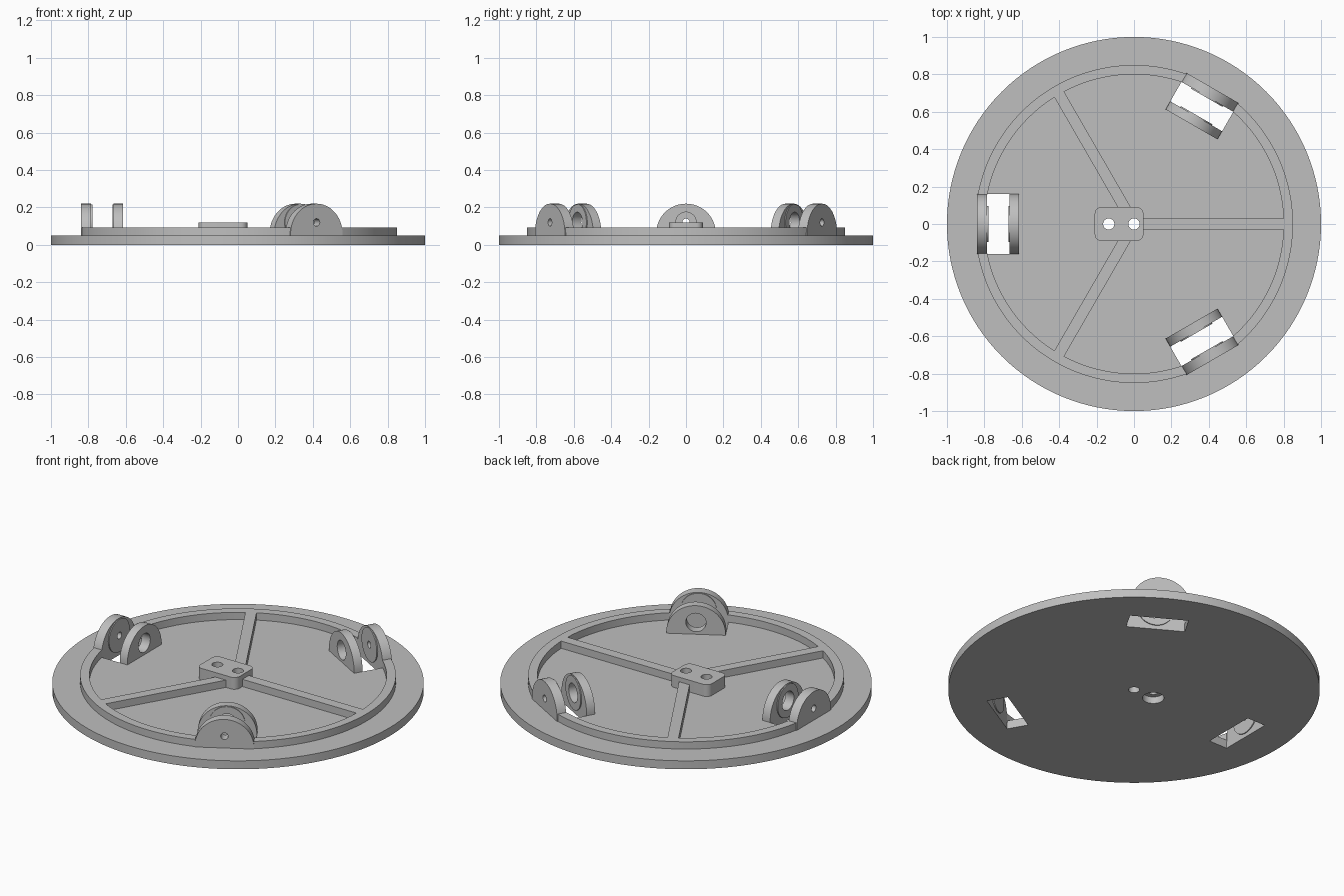
import bpy, bmesh
from math import sin, cos, pi, radians
from mathutils import Matrix

if "Cube" in bpy.data.objects:
    bpy.data.objects.remove(bpy.data.objects["Cube"])

grey = bpy.data.materials.new("light_grey")
grey.use_nodes = True
colour = (0.52, 0.52, 0.52, 1)
grey.diffuse_color = colour
grey.node_tree.nodes["Principled BSDF"].inputs["Base Color"].default_value = colour

# Maps a flat profile (u, v) extruded along w to (y, z) extruded along x
SIDEWAYS = Matrix(((0, 0, 1, 0), (1, 0, 0, 0), (0, 1, 0, 0), (0, 0, 0, 1)))
FLOOR, RIM_TOP, HUB_TOP = 0.05, 0.093, 0.12
SINK = 0.04          # raised parts start slightly inside the plate
AXLE_Z = 0.12


def arc(r, a0, a1, n, cx=0, cy=0):
    return [(cx + r * cos(a0 + (a1 - a0) * i / n), cy + r * sin(a0 + (a1 - a0) * i / n))
            for i in range(n + 1)]


def circle(r, n=48, cx=0, cy=0):
    return arc(r, 0, 2 * pi, n, cx, cy)[:-1]


def box(x0, x1, y):
    return [(x0, -y), (x1, -y), (x1, y), (x0, y)]


def prism(name, points, w0, w1, matrix=Matrix()):
    """Extrude a counter-clockwise outline from w0 to w1."""
    bm = bmesh.new()
    face = bm.faces.new([bm.verts.new((u, v, w0)) for u, v in points])
    ext = bmesh.ops.extrude_face_region(bm, geom=[face])
    top = [g for g in ext["geom"] if isinstance(g, bmesh.types.BMVert)]
    bmesh.ops.translate(bm, verts=top, vec=(0, 0, w1 - w0))
    bmesh.ops.recalc_face_normals(bm, faces=bm.faces)
    bm.transform(matrix)
    mesh = bpy.data.meshes.new(name)
    bm.to_mesh(mesh)
    bm.free()
    mesh.materials.append(grey)
    obj = bpy.data.objects.new(name, mesh)
    bpy.context.collection.objects.link(obj)
    return obj


def select(obj):
    bpy.ops.object.select_all(action="DESELECT")
    obj.select_set(True)
    bpy.context.view_layer.objects.active = obj


def combine(obj, others, operation="DIFFERENCE"):
    """Apply booleans, then discard the helper solids."""
    select(obj)
    for other in others:
        other.hide_render = True
        mod = obj.modifiers.new("boolean", "BOOLEAN")
        mod.operation, mod.solver, mod.object = operation, "EXACT", other
        bpy.ops.object.modifier_apply(modifier=mod.name)
        bpy.data.objects.remove(other)


def finish(obj):
    select(obj)
    bpy.ops.object.shade_smooth_by_angle(angle=radians(30))


def screw_holes():
    return [prism("hole_cutter", circle(0.03, 32, x), -0.1, 0.3) for x in (0, -0.135)]


wheel_turns = [Matrix.Rotation(radians(a), 4, "Z") for a in (180, 60, -60)]

# Round base plate with wheel slots, screw holes and a counterbore underneath
plate = prism("base_plate", circle(1, 128), 0, FLOOR)
slots = [prism("slot_cutter", box(0.665, 0.785, 0.16), -0.1, 0.2, t) for t in wheel_turns]
bore = prism("bore_cutter", circle(0.058, 48, -0.135), -0.1, 0.045)
combine(plate, slots + screw_holes() + [bore])
finish(plate)

# Raised rim, interrupted at the wheel brackets
rim = prism("raised_rim", circle(0.85, 128), SINK, RIM_TOP)
gaps = [prism("gap_cutter", box(0.7, 0.95, 0.158), -0.1, 0.2, t) for t in wheel_turns]
combine(rim, [prism("rim_cutter", circle(0.8, 128), -0.1, 0.3)] + gaps)
finish(rim)

# Three ribs from hub to rim
for i in range(3):
    turn = Matrix.Rotation(radians(120 * i), 4, "Z")
    finish(prism(f"rib_{i + 1}", box(0.045, 0.805, 0.03), SINK, RIM_TOP, turn))

# Rounded hub block with two screw holes
x0, x1, y, r = -0.21, 0.05, 0.09, 0.035
corners = ((x1 - r, y - r), (x0 + r, y - r), (x0 + r, r - y), (x1 - r, r - y))
outline = []
for i, (cx, cy) in enumerate(corners):
    outline += arc(r, i * pi / 2, (i + 1) * pi / 2, 8, cx, cy)
hub = prism("hub_block", outline, SINK, HUB_TOP)
combine(hub, screw_holes())
finish(hub)

# Wheel brackets: a pair of round-topped lugs with bosses facing each other
lug_outline = [(-0.16, SINK), (0.16, SINK)] + arc(0.16, 0, pi, 40, 0, 0.06)
for i, turn in enumerate(wheel_turns):
    place = turn @ SIDEWAYS
    for side, w0, w1, b0, b1, hole in (("outer", 0.785, 0.84, 0.779, 0.79, 0.02),
                                       ("inner", 0.615, 0.665, 0.66, 0.671, 0.055)):
        lug = prism(f"{side}_lug_{i + 1}", lug_outline, w0, w1, place)
        boss = prism("boss", circle(0.097, 48, 0, AXLE_Z), b0, b1, place)
        combine(lug, [boss], "UNION")
        combine(lug, [prism("axle_cutter", circle(hole, 32, 0, AXLE_Z), w0 - 0.05, w1 + 0.05, place)])
        finish(lug)
